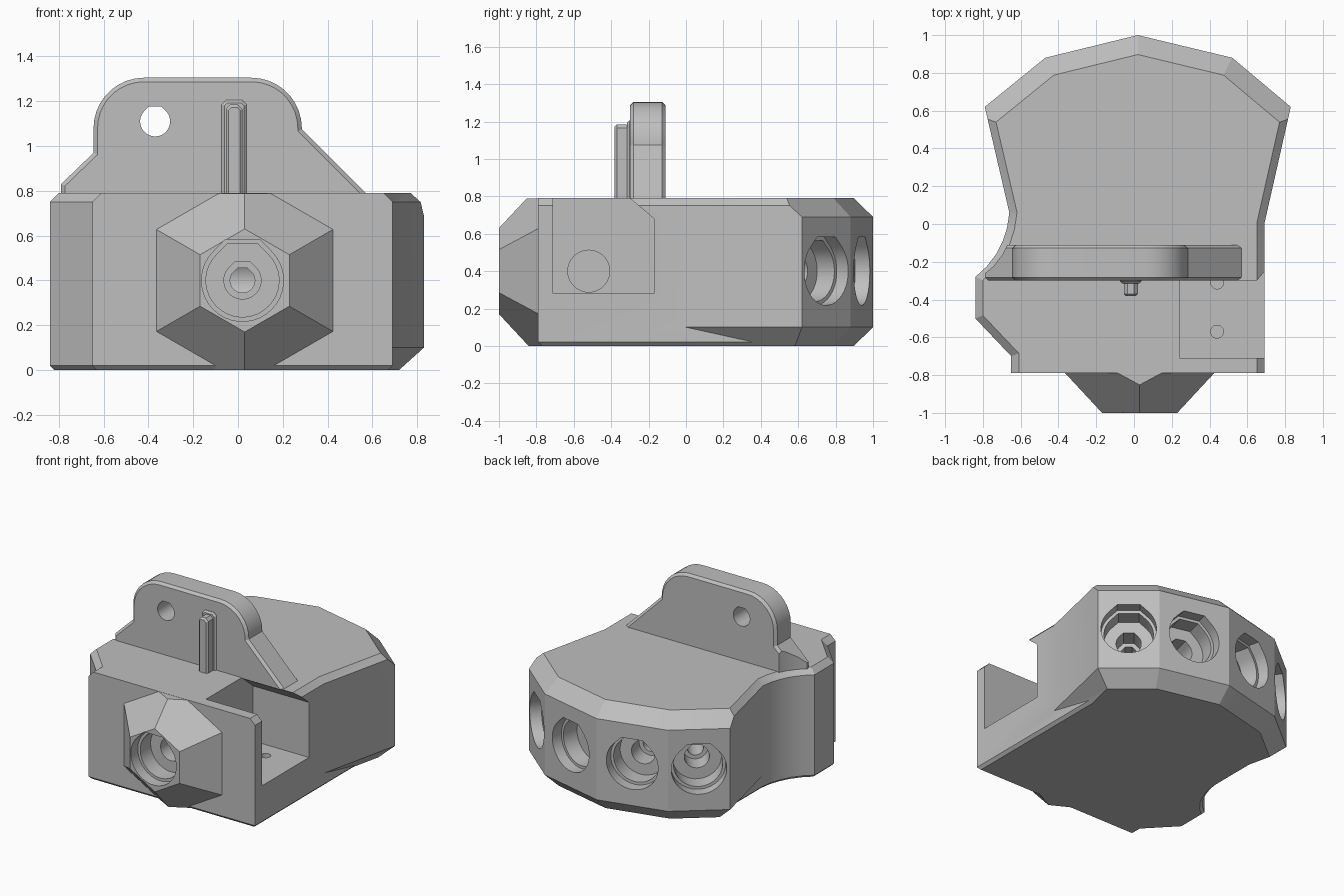
import bpy, bmesh, math
from mathutils import Vector, Matrix

if "Cube" in bpy.data.objects:
    bpy.data.objects.remove(bpy.data.objects["Cube"])

TOP = 0.79
MID = 0.40
grey = bpy.data.materials.new("plain grey")
grey.use_nodes = True
grey.diffuse_color = (0.52, 0.52, 0.52, 1)
grey.node_tree.nodes["Principled BSDF"].inputs["Base Color"].default_value = (0.52, 0.52, 0.52, 1)


def make(name, bm):
    bmesh.ops.recalc_face_normals(bm, faces=bm.faces[:])
    mesh = bpy.data.meshes.new(name)
    bm.to_mesh(mesh)
    bm.free()
    mesh.materials.append(grey)
    ob = bpy.data.objects.new(name, mesh)
    bpy.context.collection.objects.link(ob)
    return ob


def loft(name, rings):
    """Closed solid through rings of equal point count."""
    bm = bmesh.new()
    loops = [[bm.verts.new(p) for p in ring] for ring in rings]
    n = len(loops[0])
    for a, b in zip(loops, loops[1:]):
        for i in range(n):
            j = (i + 1) % n
            bm.faces.new((a[i], a[j], b[j], b[i]))
    bm.faces.new(loops[0][::-1])
    bm.faces.new(loops[-1])
    return make(name, bm)


def inset(pts, dist):
    """Move each edge of a counter-clockwise outline inward by its distance."""
    n = len(pts)
    normals = []
    for i in range(n):
        d = (Vector(pts[(i + 1) % n]) - Vector(pts[i])).normalized()
        normals.append(Vector((d.y, -d.x)))
    out = []
    for i, p in enumerate(pts):
        a, b, da, db = normals[i - 1], normals[i], -dist[i - 1], -dist[i]
        det = a.x * b.y - a.y * b.x
        if abs(det) < 0.02:
            m = b * db
        else:
            m = Vector((da * b.y - db * a.y, a.x * db - b.x * da)) / det
        out.append(Vector(p) + m)
    return out


def prism(name, pts, lo, hi, d_lo, d_hi):
    """Extruded outline with chamfered rims; d_lo and d_hi are per edge."""
    levels = [(inset(pts, d_lo), lo), (pts, lo + max(d_lo)),
              (pts, hi - max(d_hi)), (inset(pts, d_hi), hi)]
    return loft(name, [[Vector((p[0], p[1], z)) for p in ring] for ring, z in levels])


def convex(name, points, planes):
    """Convex solid of points trimmed by planes (position, outward normal)."""
    def hull(cos):
        bm = bmesh.new()
        for c in cos:
            bm.verts.new(c)
        bmesh.ops.remove_doubles(bm, verts=bm.verts[:], dist=0.0005)
        bmesh.ops.convex_hull(bm, input=bm.verts[:])
        bmesh.ops.dissolve_limit(bm, angle_limit=0.01, verts=bm.verts[:], edges=bm.edges[:])
        return bm
    bm = hull(points)
    for co, no in planes:
        bmesh.ops.bisect_plane(bm, geom=bm.verts[:] + bm.edges[:] + bm.faces[:], dist=1e-5,
                               plane_co=co, plane_no=no, clear_outer=True)
        cos = [v.co.copy() for v in bm.verts]
        bm.free()
        bm = hull(cos)
    return make(name, bm)


def combine(target, tool, operation):
    mod = target.modifiers.new("cut", 'BOOLEAN')
    mod.operation, mod.solver, mod.object = operation, 'EXACT', tool
    graph = bpy.context.evaluated_depsgraph_get()
    mesh = bpy.data.meshes.new_from_object(target.evaluated_get(graph))
    target.modifiers.clear()
    target.data = mesh
    bpy.data.objects.remove(tool)


def bore(origin, direction, steps, round_top=False):
    """Stepped bore; steps are (depth, radius). The roof is a flat-topped arch."""
    n = Vector(direction).normalized()
    up = Vector((0, 0, 1)) if abs(n.z) < 0.9 else Vector((0, 1, 0))
    side = up.cross(n)
    if round_top:
        prof = [(math.cos(math.radians(a)), math.sin(math.radians(a))) for a in range(0, 360, 10)]
    else:
        prof = [(math.cos(math.radians(a)), math.sin(math.radians(a))) for a in range(135, 406, 10)]
        t = math.sqrt(2) - 1
        prof += [(math.sqrt(0.5), math.sqrt(0.5)), (t, 1), (-t, 1)]
    return loft("cutter", [[Vector(origin) + n * d + side * (u * r) + up * (v * r)
                            for u, v in prof] for d, r in steps])


def arc(cx, cy, r, a0, a1, n=9):
    angles = [math.radians(a0 + (a1 - a0) * i / n) for i in range(n + 1)]
    return [(cx + r * math.cos(a), cy + r * math.sin(a)) for a in angles]


# Front block with a hollow curve on one side
scoop = [(-0.66, 0.06), (-0.672, -0.02), (-0.695, -0.09), (-0.73, -0.16), (-0.78, -0.225), (-0.84, -0.28)]
block = [(-0.65, -0.79), (0.69, -0.79), (0.69, 0.45), (-0.66, 0.45)] + scoop + [(-0.84, -0.5), (-0.65, -0.7)]
rest = len(block) - 3
body = prism("body", block, 0, TOP, [0.02, 0.02, 0] + [0.02] * rest, [0, 0.04, 0] + [0.04] * rest)

# Flared rear with four facets, chamfered above and below
fan = [(0.662, -0.124), (0.83, 0.62), (0.52, 0.88), (0.02, 1.0), (-0.47, 0.88), (-0.79, 0.62), (-0.634, -0.052)]
planes, facets = [], []
for i in range(6):
    p, q = Vector(fan[i]), Vector(fan[i + 1])
    d = (q - p).normalized()
    c = 0.1 if 0 < i < 5 else 0.04
    planes.append(((p.x, p.y, TOP - c), (d.y, -d.x, 1)))
    planes.append(((p.x, p.y, 0.1), (d.y, -d.x, -1)))
    if 0 < i < 5:
        m = (p + q) / 2
        facets.append(((m.x, m.y, MID), (-d.y, d.x, 0)))
rear = convex("rear", [(x, y, z) for x, y in fan for z in (0, TOP)], planes)
combine(body, rear, 'UNION')

# Six-sided snout
snout_points = []
for y, r in ((-0.75, 0.498), (-1.0, 0.23)):
    for k in range(6):
        a = math.radians(30 + 60 * k)
        snout_points.append((0.03 + r * math.cos(a), y, MID + r * math.sin(a)))
snout = convex("snout", snout_points, [((0, 0, TOP - 0.001), (0, 0, 1)), ((0, 0, 0.001), (0, 0, -1))])
combine(body, snout, 'UNION')

# Side pocket, open at the top
pocket = [(-0.71, 0.28), (-0.17, 0.28), (-0.17, 0.68), (-0.3, 0.79), (-0.3, 0.9), (-0.71, 0.9)]
combine(body, loft("cutter", [[Vector((x, y, z)) for y, z in pocket] for x in (0.24, 0.9)]), 'DIFFERENCE')

# Stepped bores in the snout and rear facets
steps = [(-0.05, 0.183), (0.08, 0.183), (0.08, 0.163), (0.2, 0.163),
         (0.2, 0.083), (0.34, 0.083), (0.34, 0.055), (0.5, 0.055)]
for origin, direction in facets + [((0.02, -1.0, MID), (0, 1, 0))]:
    combine(body, bore(origin, direction, steps), 'DIFFERENCE')

# Cross bore and small floor holes in the pocket
combine(body, bore((0.3, -0.52, MID), (-1, 0, 0), [(0, 0.112), (0.4, 0.112)], True), 'DIFFERENCE')
for y in (-0.31, -0.57):
    combine(body, bore((0.44, y, 0.35), (0, 0, -1), [(0, 0.034), (0.2, 0.034)], True), 'DIFFERENCE')

# Upright mounting plate, trimmed by the hollow curve
outline = [(-0.79, 0.785), (0.575, 0.785), (0.285, 1.075)]
outline += arc(0.06, 1.08, 0.225, 0, 90) + arc(-0.42, 1.08, 0.225, 90, 180)
outline += [(-0.645, 0.97), (-0.79, 0.83)]
rim = [0] + [0.018] * (len(outline) - 1)
plate = prism("mounting_plate", outline, 0.11, 0.30, rim, rim)
plate.data.transform(Matrix.Rotation(math.radians(90), 4, 'X'))
trim = [(x + 0.035, y) for x, y in scoop[:-1]] + [(-0.8, -0.27), (-1, -0.27), (-1, 0.06)]
combine(plate, loft("cutter", [[Vector((x, y, z)) for x, y in trim] for z in (0.7, 1.1)]), 'DIFFERENCE')
combine(plate, bore((-0.37, -0.4, 1.11), (0, 1, 0), [(0, 0.067), (0.5, 0.067)]), 'DIFFERENCE')


# Stepped rib on the plate front
def rib(name, half, height, y_back, y_front):
    c = 0.02
    x = -0.017
    shape = [(x - half, 0.785), (x + half, 0.785), (x + half, height - c),
             (x + half - c, height), (x - half + c, height), (x - half, height - c)]
    ob = prism(name, shape, -y_back, -y_front, [0] * 6, [0] + [0.012] * 5)
    ob.data.transform(Matrix.Rotation(math.radians(90), 4, 'X'))
    return ob


ribs = [rib("rib_base", 0.056, 1.205, -0.28, -0.315), rib("rib_ridge", 0.037, 1.185, -0.28, -0.382)]

# Sharp facets, smooth bores
for ob in [body, plate] + ribs:
    bpy.ops.object.select_all(action='DESELECT')
    ob.select_set(True)
    bpy.context.view_layer.objects.active = ob
    bpy.ops.object.shade_smooth_by_angle(angle=math.radians(18))
